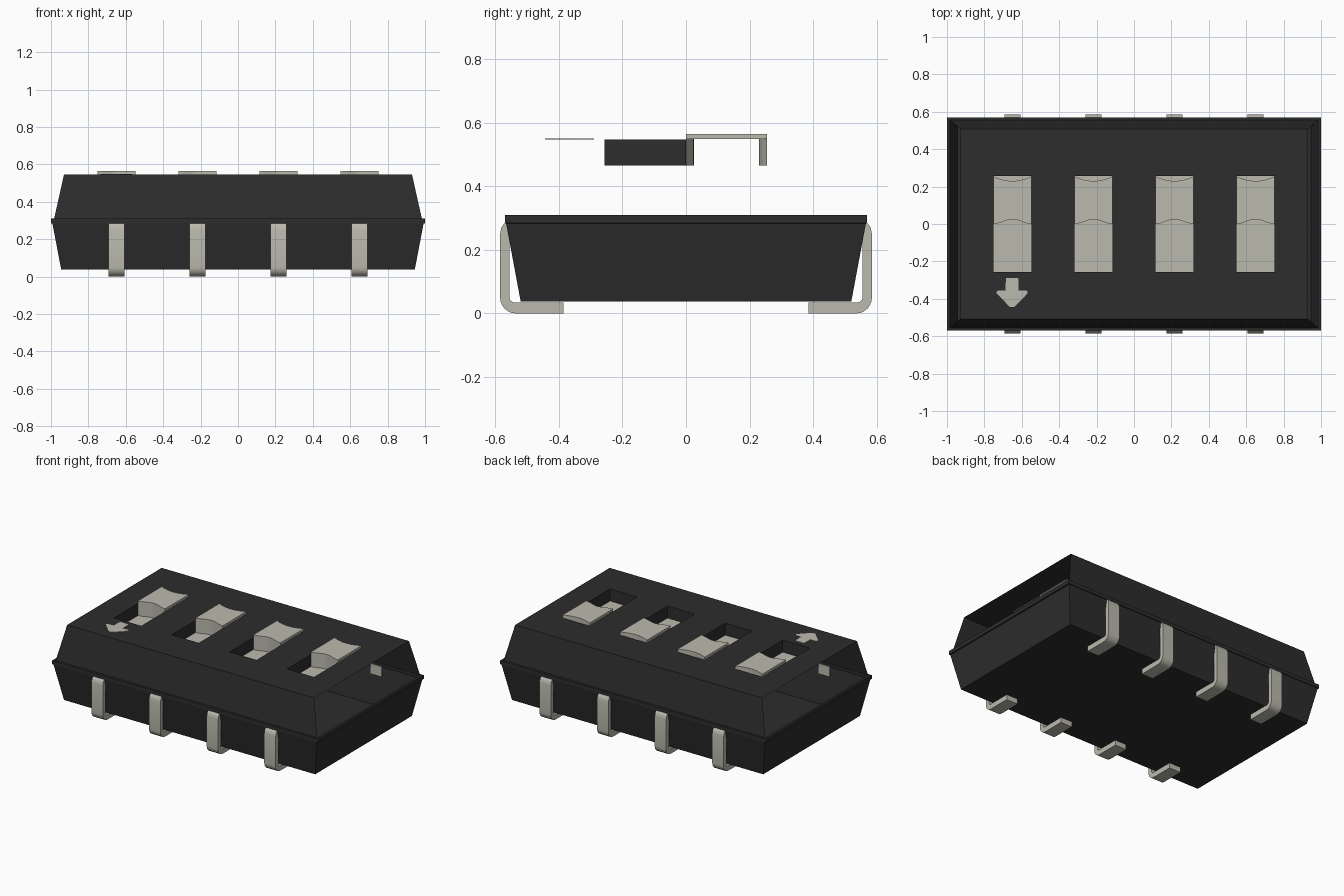
import bpy, bmesh, math

cube = bpy.data.objects.get("Cube")
if cube:
    bpy.data.objects.remove(cube, do_unlink=True)


def material(name, rgb):
    m = bpy.data.materials.new(name)
    m.use_nodes = True
    m.diffuse_color = (*rgb, 1)
    bsdf = next(n for n in m.node_tree.nodes if n.type == 'BSDF_PRINCIPLED')
    bsdf.inputs["Base Color"].default_value = (*rgb, 1)
    return m


BLACK = material("black plastic", (0.026, 0.026, 0.026))
PALE = material("pale grey", (0.50, 0.49, 0.42))


def make(name, faces, mat, smooth=False):
    """Build an object from a list of faces, each a list of points."""
    bm = bmesh.new()
    for pts in faces:
        bm.faces.new([bm.verts.new(p) for p in pts])
    bmesh.ops.remove_doubles(bm, verts=bm.verts, dist=1e-5)
    me = bpy.data.meshes.new(name)
    bm.to_mesh(me)
    bm.free()
    me.materials.append(mat)
    ob = bpy.data.objects.new(name, me)
    bpy.context.collection.objects.link(ob)
    if smooth:
        bpy.ops.object.select_all(action='DESELECT')
        ob.select_set(True)
        bpy.context.view_layer.objects.active = ob
        bpy.ops.object.shade_smooth_by_angle(angle=math.radians(35))
    return ob


def walls(lower, upper):
    """Quads joining two matching counter-clockwise loops."""
    n = len(lower)
    return [[lower[i], lower[(i + 1) % n], upper[(i + 1) % n], upper[i]] for i in range(n)]


def ring(x, y, z):
    return [(-x, -y, z), (x, -y, z), (x, y, z), (-x, y, z)]


SLOTS = [-0.65, -0.217, 0.217, 0.65]
HW, HL = 0.102, 0.257              # slot half width and half length
TOP, FLOOR = 0.547, 0.465          # lid height and slot floor height

# Open tray: flat bottom, flaring sides, thin rim
rings = [ring(0.945, 0.52, 0.037), ring(0.992, 0.566, 0.283), ring(1.0, 0.57, 0.285),
         ring(1.0, 0.57, 0.31), ring(0.983, 0.555, 0.31)]
tray = [rings[0][::-1]]
for a, b in zip(rings, rings[1:]):
    tray += walls(a, b)
make("tray", tray, BLACK)

# Lid: top sheet with four slots, sloping front and back, open ends
xs = [-0.93] + [c + s * HW for c in SLOTS for s in (-1, 1)] + [0.93]
ys = [-0.508, -HL, HL, 0.508]
lid = []
for i in range(len(xs) - 1):
    for j in range(3):
        if j == 1 and i % 2 == 1:
            continue
        x0, x1, y0, y1 = xs[i], xs[i + 1], ys[j], ys[j + 1]
        lid.append([(x0, y0, TOP), (x1, y0, TOP), (x1, y1, TOP), (x0, y1, TOP)])
front = [(-0.983, -0.555, 0.31), (0.983, -0.555, 0.31), (0.93, -0.508, TOP), (-0.93, -0.508, TOP)]
lid += [front, [(-x, -y, z) for x, y, z in front]]
make("lid", lid, BLACK)

# Slots, their floors and the sliding knobs
N = 12
for k, cx in enumerate(SLOTS, 1):
    x0, x1 = cx - HW, cx + HW
    make(f"slot_walls_{k}", [
        [(x0, -HL, FLOOR), (x0, 0, FLOOR), (x0, 0, TOP), (x0, -HL, TOP)],
        [(x1, 0, FLOOR), (x1, -HL, FLOOR), (x1, -HL, TOP), (x1, 0, TOP)],
        [(x1, -HL, FLOOR), (x0, -HL, FLOOR), (x0, -HL, TOP), (x1, -HL, TOP)]], BLACK)
    make(f"slot_floor_{k}", [[(x0, -HL, FLOOR), (x1, -HL, FLOOR),
                              (x1, HL, FLOOR), (x0, HL, FLOOR)]], PALE)

    # Knob plan: both ends scooped inward
    ts = [-1 + 2 * i / N for i in range(N + 1)]
    near = [(cx + HW * t, 0.025 * (1 + math.cos(math.pi * t)) / 2) for t in ts]
    far = [(cx + HW * t, 0.255 - 0.025 * (1 - t * t)) for t in ts]
    zt, zb = 0.565, 0.549
    knob = []
    for i in range(N):
        a, b, c, d = near[i], near[i + 1], far[i + 1], far[i]
        knob.append([(*p, zt) for p in (a, b, c, d)])
        knob.append([(*p, zb) for p in (d, c, b, a)])
        for p, q in ((a, b), (c, d)):
            knob.append([(*p, zb), (*q, zb), (*q, zt), (*p, zt)])
            knob.append([(*p, FLOOR), (*q, FLOOR), (*q, zb), (*p, zb)])
    for p, q in ((near[N], far[N]), (far[0], near[0])):
        knob.append([(*p, zb), (*q, zb), (*q, zt), (*p, zt)])
    make(f"knob_{k}", knob, PALE, smooth=True)

# Bent pins along both long sides
arc = [math.radians(15 * i) for i in range(7)]
outer = [(0.535 + 0.05 * math.sin(a), 0.05 - 0.05 * math.cos(a)) for a in arc]
inner = [(0.54 + 0.015 * math.sin(a), 0.05 - 0.015 * math.cos(a)) for a in reversed(arc)]
profile = ([(0.385, 0)] + outer + [(0.585, 0.25), (0.581, 0.27), (0.571, 0.285), (0.56, 0.29),
           (0.555, 0.29)] + inner + [(0.385, 0.035)])
for side, s in (("front", -1), ("back", 1)):
    for k, cx in enumerate(SLOTS, 1):
        left = [(cx - 0.043 * s, s * y, z) for y, z in profile]
        right = [(cx + 0.043 * s, s * y, z) for y, z in profile]
        make(f"{side}_pin_{k}", walls(right, left) + [right, left[::-1]], PALE, smooth=True)

# Arrow marking on the lid
half = [(0.033, -0.29), (0.035, -0.355), (0.08, -0.357), (0.084, -0.37), (0.012, -0.443)]
outline = [(-x, y) for x, y in half] + [(x, y) for x, y in reversed(half)]
base = [(x - 0.652, y, TOP) for x, y in outline]
cap = [(x, y, z + 0.003) for x, y, z in base]
make("arrow_mark", walls(base, cap) + [cap], PALE)
